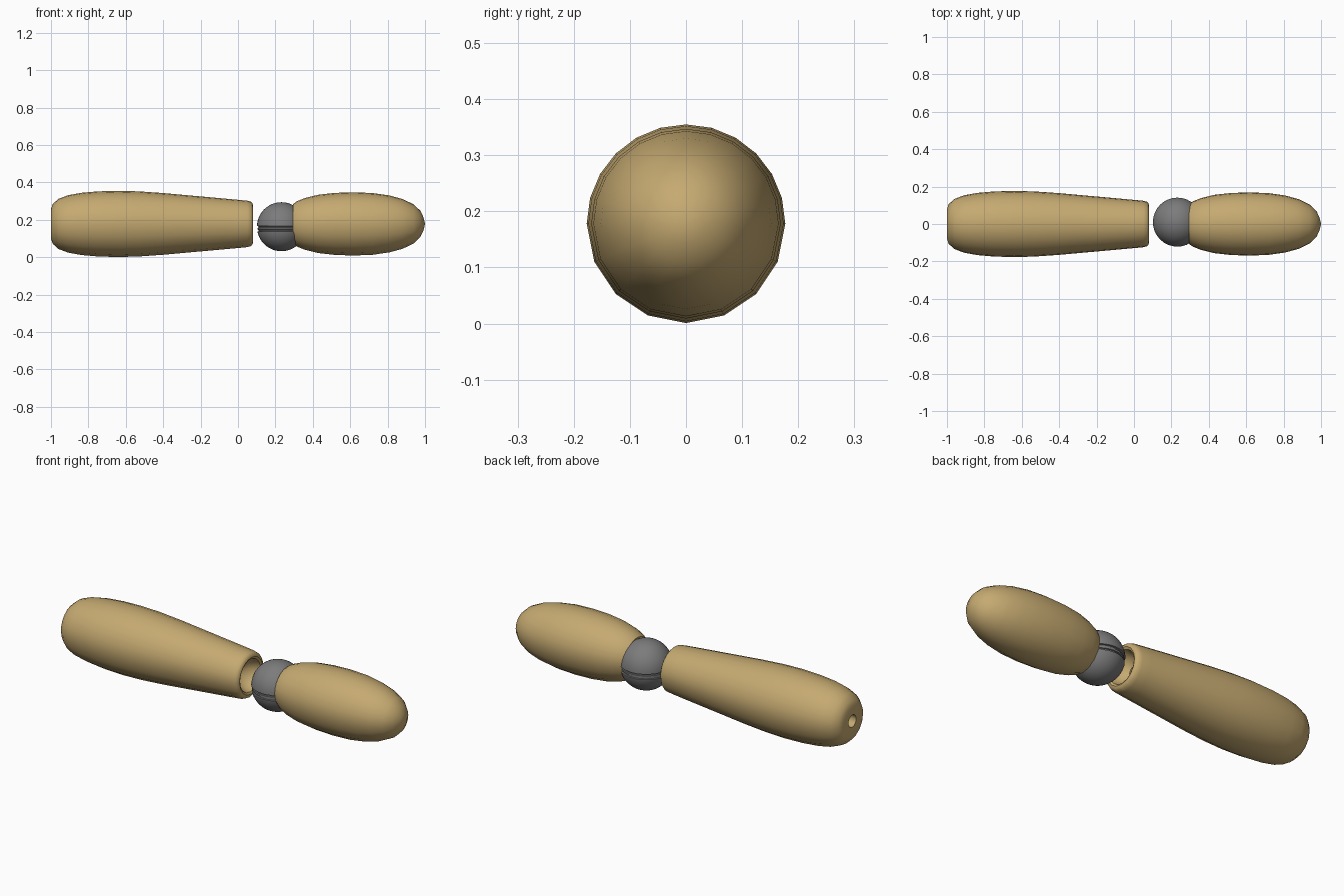
import bpy
import bmesh
import math

cube = bpy.data.objects.get("Cube")
if cube:
    bpy.data.objects.remove(cube, do_unlink=True)

AXIS_Z = 0.178


def material(name, color):
    mat = bpy.data.materials.new(name)
    mat.use_nodes = True
    mat.diffuse_color = (*color, 1)
    mat.node_tree.nodes["Principled BSDF"].inputs["Base Color"].default_value = (*color, 1)
    return mat


tan = material("tan", (0.56, 0.40, 0.165))
grey = material("grey", (0.2, 0.2, 0.2))


def lathe(name, profile, angles, mat, location, along_x, closed, smooth_angle):
    """Revolve (position, radius) points; a zero radius makes a pole."""
    bm = bmesh.new()
    rings = []
    for t, r in profile:
        ring = []
        for a in angles if r > 0 else [0]:
            c, s = r * math.cos(a), r * math.sin(a)
            ring.append(bm.verts.new((t, c, s) if along_x else (c, s, t)))
        rings.append(ring)
    pairs = list(zip(rings, rings[1:]))
    if closed:
        pairs.append((rings[-1], rings[0]))
    n = len(angles)
    for a, b in pairs:
        for i in range(n):
            j = (i + 1) % n
            corners = [a[i % len(a)], a[j % len(a)], b[j % len(b)], b[i % len(b)]]
            bm.faces.new(list(dict.fromkeys(corners)))
    bmesh.ops.recalc_face_normals(bm, faces=bm.faces)
    mesh = bpy.data.meshes.new(name)
    bm.to_mesh(mesh)
    bm.free()
    mesh.materials.append(mat)
    obj = bpy.data.objects.new(name, mesh)
    obj.location = location
    bpy.context.collection.objects.link(obj)
    bpy.ops.object.select_all(action='DESELECT')
    obj.select_set(True)
    bpy.context.view_layer.objects.active = obj
    bpy.ops.object.shade_smooth_by_angle(angle=math.radians(smooth_angle))
    return obj


# Limb cross-section: finer steps on the upper half than the lower half
limb_angles = [math.radians(15 * i) for i in range(12)]
limb_angles += [math.radians(180 + 22.5 * i) for i in range(8)]

# Forearm: tapered body, rounded rim, hollow socket and narrow bore
forearm = [(-1, 0.033), (-1, 0.08), (-0.99, 0.107), (-0.96, 0.134), (-0.91, 0.153),
           (-0.84, 0.166), (-0.75, 0.174), (-0.64, 0.177), (-0.53, 0.174),
           (-0.4, 0.165), (-0.2, 0.147), (0, 0.129), (0.05, 0.124), (0.069, 0.119),
           (0.078, 0.109), (0.08, 0.099), (0.074, 0.088), (0.05, 0.08),
           (0.02, 0.065), (0, 0.033)]
lathe("forearm", forearm, limb_angles, tan, (0, 0, AXIS_Z), True, True, 40)

# Hand: rounded mitt with a shallow socket around the ball
hand = [(0.34, 0), (0.32, 0.075), (0.297, 0.095), (0.295, 0.107), (0.315, 0.121),
        (0.36, 0.139), (0.43, 0.156), (0.52, 0.166), (0.62, 0.169), (0.72, 0.165),
        (0.81, 0.152), (0.88, 0.133), (0.94, 0.104), (0.975, 0.07), (0.992, 0.035), (1, 0)]
lathe("hand", hand, limb_angles, tan, (0, 0, AXIS_Z), True, False, 40)

# Wrist ball: sphere with a narrow raised band set in a groove below its middle
R = 0.131
ball = []
for i in range(25):
    t = -R * math.cos(math.pi * i / 24)
    if not -0.03 < t < 0.008:
        ball.append((t, R * math.sin(math.pi * i / 24) if 0 < i < 24 else 0))
band = [(-0.026, 0.128), (-0.024, 0.122), (-0.018, 0.122), (-0.016, 0.127),
        (-0.006, 0.127), (-0.004, 0.122), (0.002, 0.122), (0.004, 0.131)]
ball = sorted(ball + band)
ball_angles = [2 * math.pi * i / 32 for i in range(32)]
lathe("wrist_ball", ball, ball_angles, grey, (0.232, 0.01, 0.163), False, False, 35)
